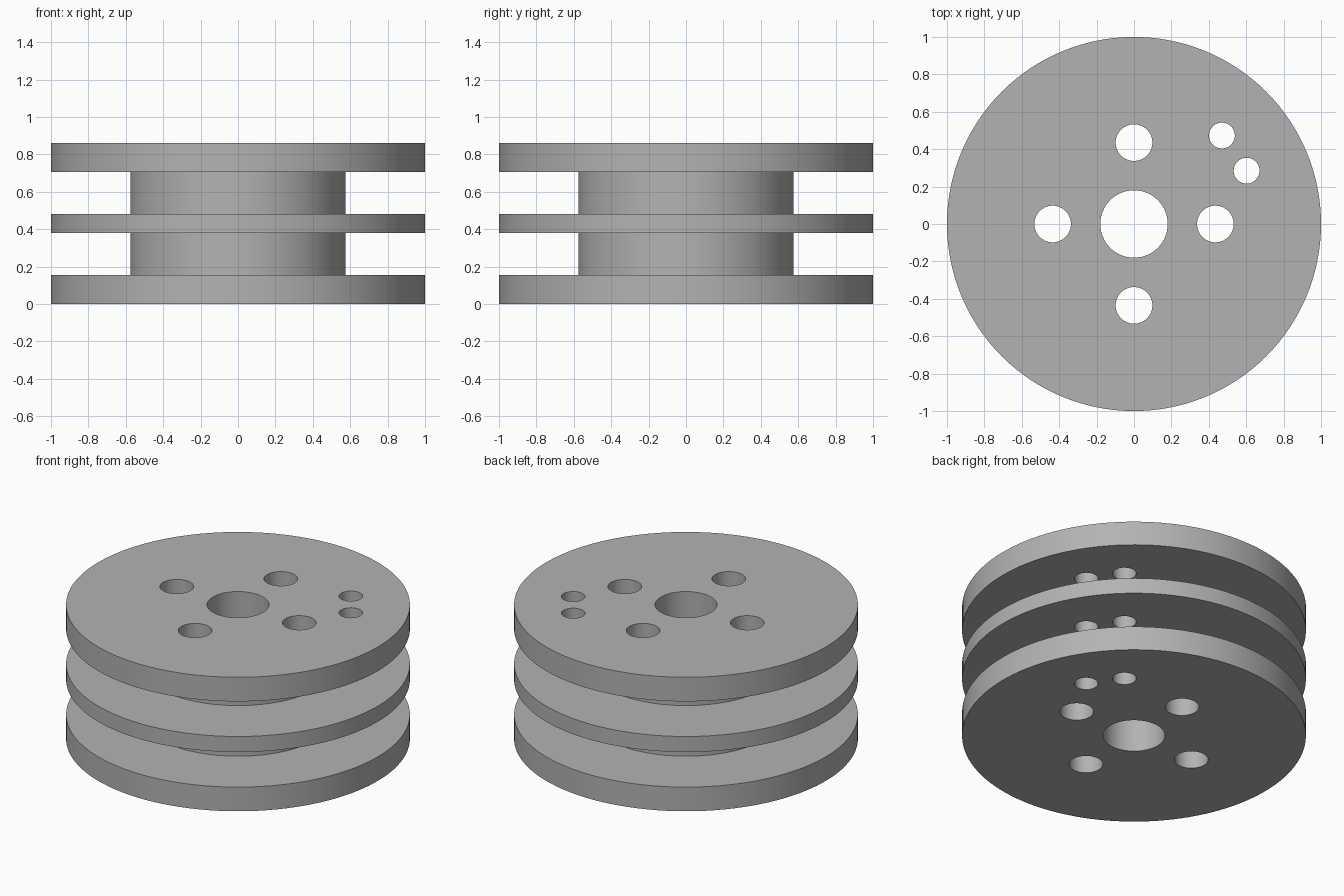
import bpy, bmesh, math

cube = bpy.data.objects.get("Cube")
if cube:
    bpy.data.objects.remove(cube, do_unlink=True)

SEGMENTS = 128
FLANGE_R, HUB_R, BORE_R = 1.0, 0.575, 0.18
HEIGHT = 0.86

# Plain grey metal
grey = bpy.data.materials.new("plain_grey")
grey.use_nodes = True
colour = (0.45, 0.45, 0.45, 1.0)
grey.diffuse_color = colour
grey.node_tree.nodes["Principled BSDF"].inputs["Base Color"].default_value = colour


def make_object(name, bm):
    bmesh.ops.recalc_face_normals(bm, faces=bm.faces)
    mesh = bpy.data.meshes.new(name)
    bm.to_mesh(mesh)
    bm.free()
    mesh.materials.append(grey)
    obj = bpy.data.objects.new(name, mesh)
    bpy.context.collection.objects.link(obj)
    return obj


def lathe(name, profile):
    """Spin a closed (radius, z) profile around the z axis."""
    bm = bmesh.new()
    verts = [bm.verts.new((r, 0, z)) for r, z in profile]
    edges = [bm.edges.new((a, b)) for a, b in zip(verts, verts[1:] + verts[:1])]
    bmesh.ops.spin(bm, geom=verts + edges, cent=(0, 0, 0), axis=(0, 0, 1),
                   angle=math.tau, steps=SEGMENTS, use_merge=True)
    bmesh.ops.remove_doubles(bm, verts=bm.verts, dist=1e-5)
    return make_object(name, bm)


# Drum: three flanges separated by two grooves, with a central bore
profile = [(BORE_R, 0)]
for bottom, top in ((0, 0.155), (0.38, 0.48), (0.705, HEIGHT)):
    if bottom > 0:
        profile.append((HUB_R, bottom))
    profile += [(FLANGE_R, bottom), (FLANGE_R, top)]
    if top < HEIGHT:
        profile.append((HUB_R, top))
profile.append((BORE_R, HEIGHT))
drum = lathe("grooved_drum", profile)

# Through holes: four around the bore, two small ones outside the hub
holes = [(0.435 * math.cos(i * math.pi / 2), 0.435 * math.sin(i * math.pi / 2), 0.098)
         for i in range(4)]
holes += [(0.47, 0.473, 0.069), (0.602, 0.285, 0.069)]
bm = bmesh.new()
for x, y, radius in holes:
    new = bmesh.ops.create_cone(bm, cap_ends=True, segments=64, radius1=radius,
                                radius2=radius, depth=HEIGHT + 0.2)
    bmesh.ops.translate(bm, verts=new["verts"], vec=(x, y, HEIGHT / 2))
cutter = make_object("hole_cutter", bm)
cutter.hide_render = True

cut = drum.modifiers.new("through_holes", "BOOLEAN")
cut.operation = "DIFFERENCE"
cut.solver = "EXACT"
cut.object = cutter

bpy.ops.object.select_all(action="DESELECT")
drum.select_set(True)
bpy.context.view_layer.objects.active = drum
bpy.ops.object.modifier_apply(modifier=cut.name)
bpy.data.objects.remove(cutter, do_unlink=True)
bpy.ops.object.shade_smooth_by_angle(angle=math.radians(30))
